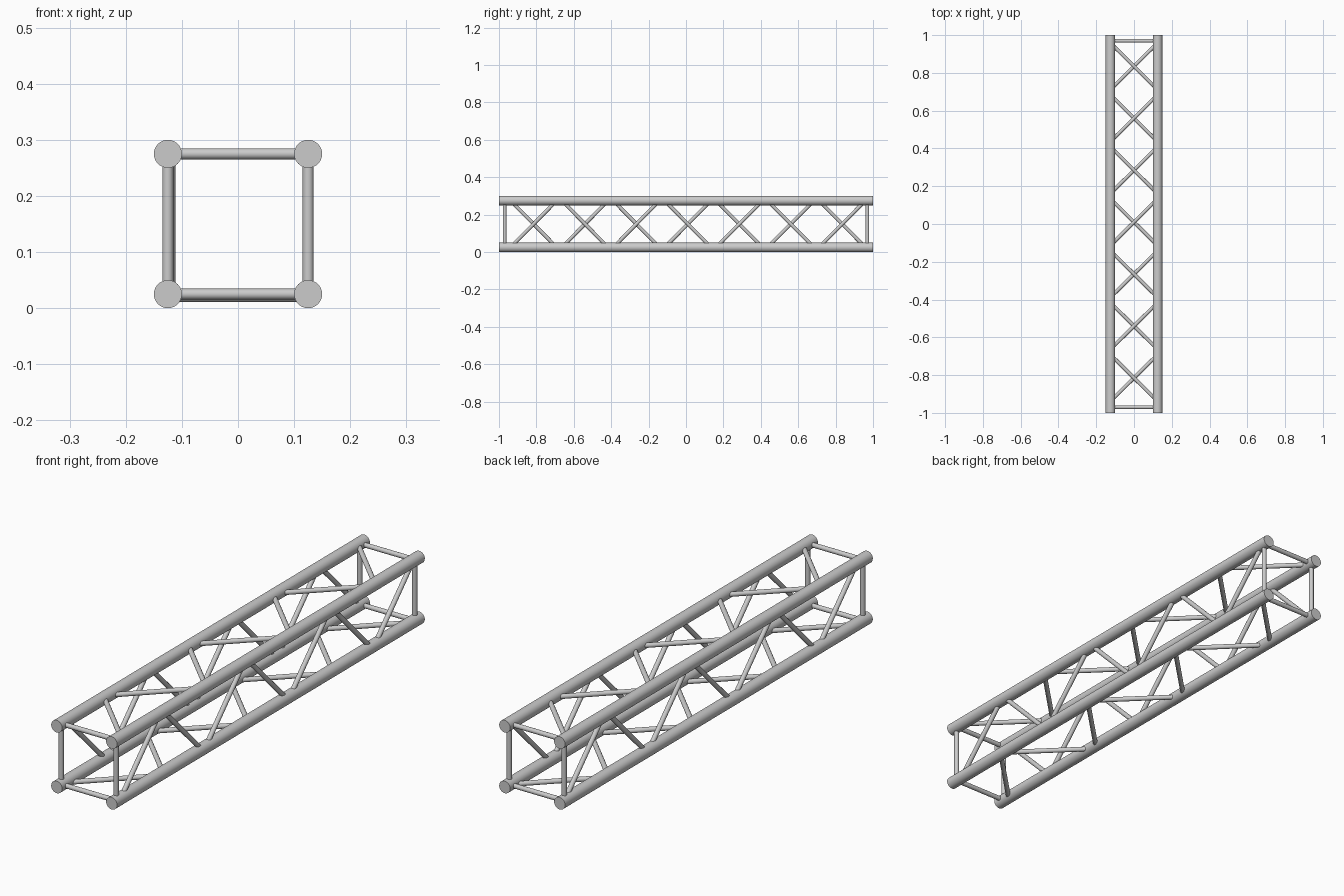
import bpy
from mathutils import Vector

if "Cube" in bpy.data.objects:
    bpy.data.objects.remove(bpy.data.objects["Cube"])


def tube(name, a, b, radius, sides):
    a, b = Vector(a), Vector(b)
    d = b - a
    bpy.ops.mesh.primitive_cylinder_add(vertices=sides, radius=radius,
                                        depth=d.length, location=(a + b) / 2)
    ob = bpy.context.object
    ob.name = name
    ob.rotation_mode = 'QUATERNION'
    ob.rotation_quaternion = d.to_track_quat('Z', 'Y')
    bpy.ops.object.shade_smooth_by_angle()
    return ob


X, LOW, HIGH = 0.125, 0.025, 0.275   # chord centre lines
R_CHORD, R_BRACE = 0.025, 0.0097
PITCH, COUNT, SHIFT = 0.275, 7, 0.01  # lacing bars
HALF = 0.124

# Four main chords
for x in (-X, X):
    for z in (LOW, HIGH):
        tube("main_chord", (x, -1, z), (x, 1, z), R_CHORD, 32)

# Square frame of thin bars near each end
for y in (-0.97, 0.97):
    for x in (-X, X):
        tube("end_upright", (x, y, LOW), (x, y, HIGH), R_BRACE, 20)
    for z in (LOW, HIGH):
        tube("end_crossbar", (-X, y, z), (X, y, z), R_BRACE, 20)

# Zigzag lacing; opposite sides run in opposite directions
for i in range(COUNT):
    y = (i - (COUNT - 1) / 2) * PITCH + SHIFT
    s = HALF if i % 2 == 0 else -HALF
    tube("right_lacing", (X, y - s, LOW), (X, y + s, HIGH), R_BRACE, 20)
    tube("left_lacing", (-0.121, y + s, LOW), (-0.121, y - s, HIGH), R_BRACE, 20)
    tube("top_lacing", (X, y - s, HIGH), (-X, y + s, HIGH), R_BRACE, 20)
    tube("bottom_lacing", (-X, y - s, 0.021), (X, y + s, 0.021), R_BRACE, 20)
